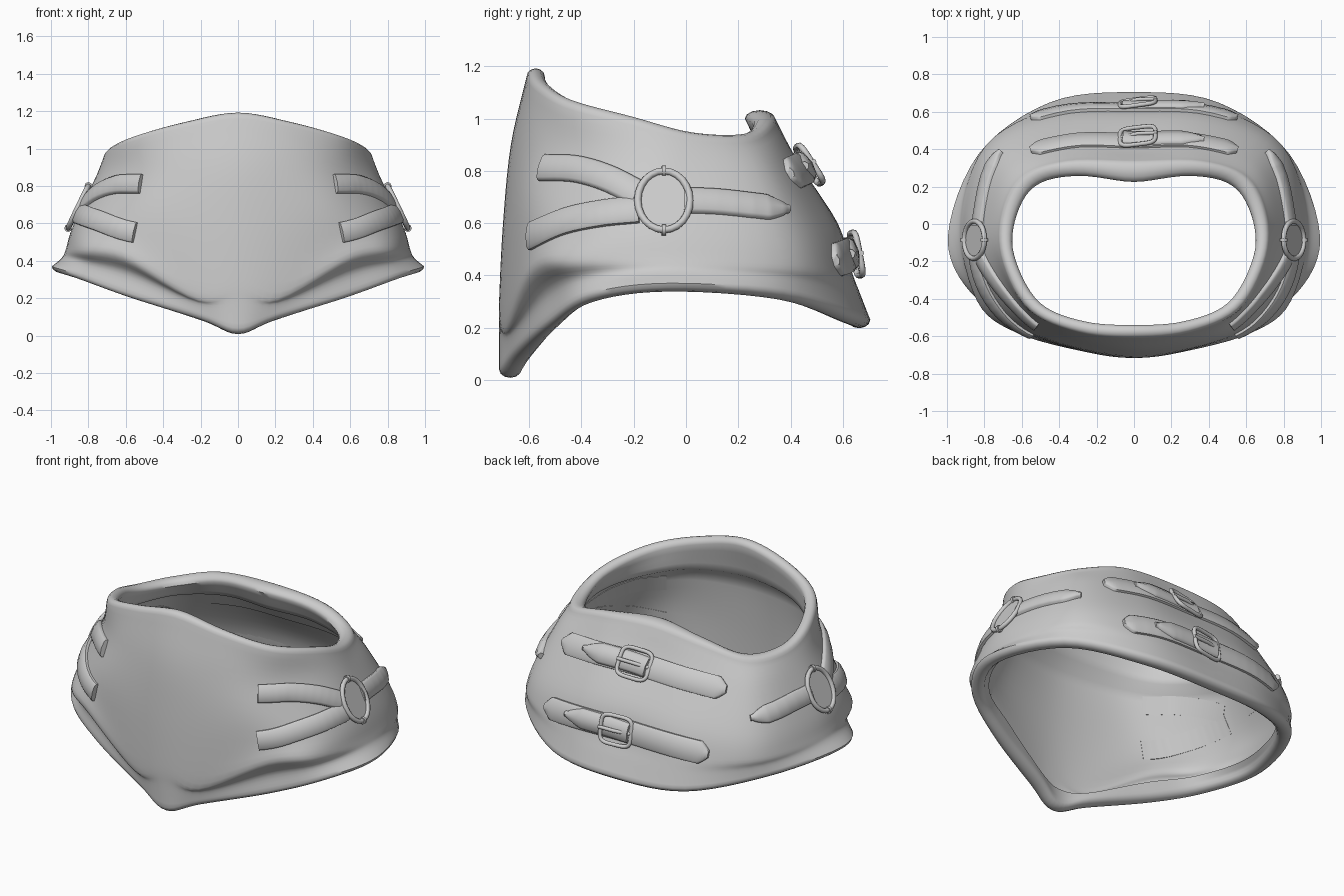
import bpy, bmesh, math
from mathutils import Vector
from mathutils.bvhtree import BVHTree

cube = bpy.data.objects.get("Cube")
if cube:
    bpy.data.objects.remove(cube, do_unlink=True)

grey = bpy.data.materials.new("plain_grey")
grey.use_nodes = True
COLOUR = (0.6, 0.6, 0.6, 1)
grey.diffuse_color = COLOUR
grey.node_tree.nodes["Principled BSDF"].inputs["Base Color"].default_value = COLOUR


def finish(name, bm, angle=50):
    bmesh.ops.recalc_face_normals(bm, faces=bm.faces)
    mesh = bpy.data.meshes.new(name)
    bm.to_mesh(mesh)
    bm.free()
    mesh.materials.append(grey)
    obj = bpy.data.objects.new(name, mesh)
    bpy.context.scene.collection.objects.link(obj)
    bpy.ops.object.select_all(action='DESELECT')
    obj.select_set(True)
    bpy.context.view_layer.objects.active = obj
    bpy.ops.object.shade_smooth_by_angle(angle=math.radians(angle))


def spline(points, steps, closed=False):
    """Smooth curve through the points."""
    pts = [Vector(p) for p in points]
    n = len(pts)
    if closed:
        get = lambda i: pts[i % n]
    else:
        ends = [pts[0] * 2 - pts[1]] + pts + [pts[-1] * 2 - pts[-2]]
        get = lambda i: ends[i + 1]
    out = []
    for i in range(n if closed else n - 1):
        a, b, c, d = (get(i + k) for k in (-1, 0, 1, 2))
        for k in range(steps):
            t = k / steps
            out.append(b + (c - a) * t / 2 + (a * 2 - b * 5 + c * 4 - d) * t * t / 2
                       + (b * 3 - a - c * 3 + d) * t ** 3 / 2)
    return out if closed else out + [pts[-1]]


def loft(bm, rings, close_rows=False):
    """Skin a list of closed rings with quads."""
    vs = [[bm.verts.new(p) for p in r] for r in rings]
    n = len(vs[0])
    for i in range(len(vs) if close_rows else len(vs) - 1):
        a, b = vs[i], vs[(i + 1) % len(vs)]
        for j in range(n):
            bm.faces.new((a[j], a[(j + 1) % n], b[(j + 1) % n], b[j]))
    if not close_rows:
        bm.faces.new(vs[0])
        bm.faces.new(vs[-1])


# Body: half outlines from front centre to back centre, top to bottom
rim = [(0, -.61, 1.16), (.3, -.58, 1.11), (.56, -.46, 1.04), (.7, -.21, .975),
       (.715, .03, .915), (.61, .25, .91), (.36, .34, .97), (0, .34, 1)]
chest = [(0, -.67, .9), (.35, -.61, .89), (.58, -.47, .86), (.74, -.24, .83),
         (.775, 0, .8), (.67, .31, .79), (.35, .42, .83), (0, .42, .84)]
waist = [(0, -.7, .6), (.4, -.64, .6), (.67, -.51, .6), (.84, -.3, .59),
         (.88, 0, .58), (.76, .39, .57), (.4, .56, .58), (0, .58, .6)]
crease = [(0, -.715, .3), (.23, -.69, .235), (.62, -.585, .43), (.84, -.41, .46),
          (.92, 0, .46), (.79, .42, .44), (.42, .61, .42), (0, .63, .42)]
hem = [(0, -.715, .04), (.2, -.665, .11), (.59, -.53, .23), (.87, -.37, .33),
       (.995, -.07, .37), (.83, .375, .34), (.45, .65, .25), (0, .705, .23)]
TUCK = (0, .008, .04, .03, .015, .005, 0, 0)
WALL = .02


def outward(p):
    return Vector((p[0], p[1] + .12, 0)).normalized()


tucked = [(Vector(a) + Vector(b)) / 2 - outward(a) * t for a, b, t in zip(crease, hem, TUCK)]
loops = []
for half in (rim, chest, waist, crease, tucked, hem):
    half = [Vector(p) for p in half]
    mirrored = [Vector((-p.x, p.y, p.z)) for p in half[-2:0:-1]]
    loops.append(spline(half + mirrored, 6, closed=True))


def section(column):
    """Closed wall section: thin wall with a thick rolled lip at top and hem."""
    outer = spline(column, 5)
    last = len(outer) - 1
    inner = []
    for i, p in enumerate(outer):
        d = outward(p)
        lip = .07 + .045 * max(d.y, 0) if i < 5 else .085
        inner.append(p - d * (lip if i < 5 or i > last - 4 else WALL))

    def roll(a, b, sign):
        mid, arm = (a + b) / 2, (a - b) / 2
        return [mid + arm * math.cos(t) + Vector((0, 0, sign * .032 * math.sin(t)))
                for t in (math.pi * k / 6 for k in range(1, 6))]
    return (outer + roll(outer[-1], inner[-1], -1) + inner[::-1]
            + roll(inner[0], outer[0], 1))


bm = bmesh.new()
loft(bm, [section(col) for col in zip(*loops)], close_rows=True)
bmesh.ops.recalc_face_normals(bm, faces=bm.faces)
surface = BVHTree.FromBMesh(bm)
finish("body_shell", bm)


def on_body(view, a, b):
    """Point and normal on the body, seen from the back or from a side (+1/-1)."""
    if view == "back":
        start, way = Vector((a, 3, b)), Vector((0, -1, 0))
    else:
        start, way = Vector((view * 3, a, b)), Vector((-view, 0, 0))
    hit, normal, _, _ = surface.ray_cast(start, way)
    return hit, (normal if normal.dot(way) < 0 else -normal)


def strap(name, view, path, half, height=.022, start=0.0, tip=0.0):
    """Padded band along the body; start and tip are the rounded shares of its length."""
    flat = spline([(a, b, 0) for a, b in path], 16)
    data = [on_body(view, p.x, p.y) for p in flat]
    rings, last = [], len(data) - 1

    def taper(share, length):
        return max(.1, share / length) ** .5 if share < length else 1
    for i, (p, n) in enumerate(data):
        n = sum((d[1] for d in data[max(i - 3, 0):i + 4]), Vector()).normalized()
        along = (data[min(i + 1, last)][0] - data[max(i - 1, 0)][0]).normalized()
        side = n.cross(along).normalized()
        w = half * taper(i / last, start) * taper(1 - i / last, tip)
        shape = ((-1, -.02), (-1, height * .6), (-.8, height), (0, height * 1.25),
                 (.8, height), (1, height * .6), (1, -.02))
        rings.append([p + side * w * s + n * h for s, h in shape])
    bm = bmesh.new()
    loft(bm, rings)
    finish(name, bm)


def tube(name, points, radius, closed=True, sides=8):
    """Round wire through the points."""
    bm = bmesh.new()
    n, rings = len(points), []
    centre = sum(points, Vector()) / n
    up = (points[0] - centre).cross(points[n // 3] - centre).normalized() if closed \
        else Vector((0, 0, 1))
    for i, p in enumerate(points):
        a, b = (points[i - 1], points[(i + 1) % n]) if closed else \
            (points[max(i - 1, 0)], points[min(i + 1, n - 1)])
        side = (b - a).cross(up).normalized()
        top = side.cross(b - a).normalized()
        rings.append([p + (side * math.cos(t) + top * math.sin(t)) * radius
                      for t in (math.tau * k / sides for k in range(sides))])
    loft(bm, rings, close_rows=closed)
    finish(name, bm)


# Side straps meeting at a ring, on both sides
for view, label in ((1, "left"), (-1, "right")):
    strap(label + "_upper_front_strap", view,
          [(-.545, .81), (-.42, .805), (-.3, .77), (-.18, .71)], .052)
    strap(label + "_lower_front_strap", view,
          [(-.59, .55), (-.46, .605), (-.32, .635), (-.18, .65)], .055)
    strap(label + "_rear_strap", view,
          [(-.01, .685), (.12, .68), (.26, .665), (.385, .65)], .052, tip=.2)

    hit, n = on_body(view, -.085, .68)
    across = Vector((0, 1, 0))
    across = (across - n * across.dot(n)).normalized()
    rise = n.cross(across) * view
    centre = hit + n * .016
    circle = [(math.cos(t), math.sin(t)) for t in (math.tau * k / 24 for k in range(24))]
    tube(label + "_ring", [centre + across * .1 * c + rise * .125 * s for c, s in circle], .014)
    bm = bmesh.new()
    loft(bm, [[centre + across * .1 * c + rise * .12 * s + n * h for c, s in circle]
              for h in (-.01, -.002)])
    finish(label + "_ring_disc", bm)
    # Pins at the top and bottom of the ring
    for place, sign in (("top", 1), ("bottom", -1)):
        spot = centre + rise * .125 * sign
        tube(label + "_ring_pin_" + place, [spot - across * .008, spot + across * .008],
             .021, closed=False)

# Buckled straps across the back
for label, z in (("upper", .805), ("lower", .475)):
    strap(label + "_back_strap", "back",
          [(-.55, z - .02), (-.3, z), (0, z + .005), (.3, z), (.55, z - .02)],
          .065, start=.05, tip=.05)
    strap(label + "_strap_tongue", "back",
          [(-.06, z), (.08, z + .005), (.22, z + .005), (.37, z)], .058, .036, tip=.25)

    hit, n = on_body("back", .02, z)
    across = Vector((1, 0, 0))
    across = (across - n * across.dot(n)).normalized()
    rise = n.cross(across)
    centre = hit + n * .034
    power = lambda v: math.copysign(abs(v) ** .45, v)
    frame = [(power(math.cos(t)), power(math.sin(t)))
             for t in (math.tau * (k + .5) / 32 for k in range(32))]
    tube(label + "_buckle_frame",
         [centre + across * .095 * c + rise * .083 * s + n * .012 * c for c, s in frame], .012)
    tube(label + "_buckle_prong",
         [centre + across * x + n * h for x, h in ((-.09, -.01), (0, .015), (.105, .018))],
         .011, closed=False)
